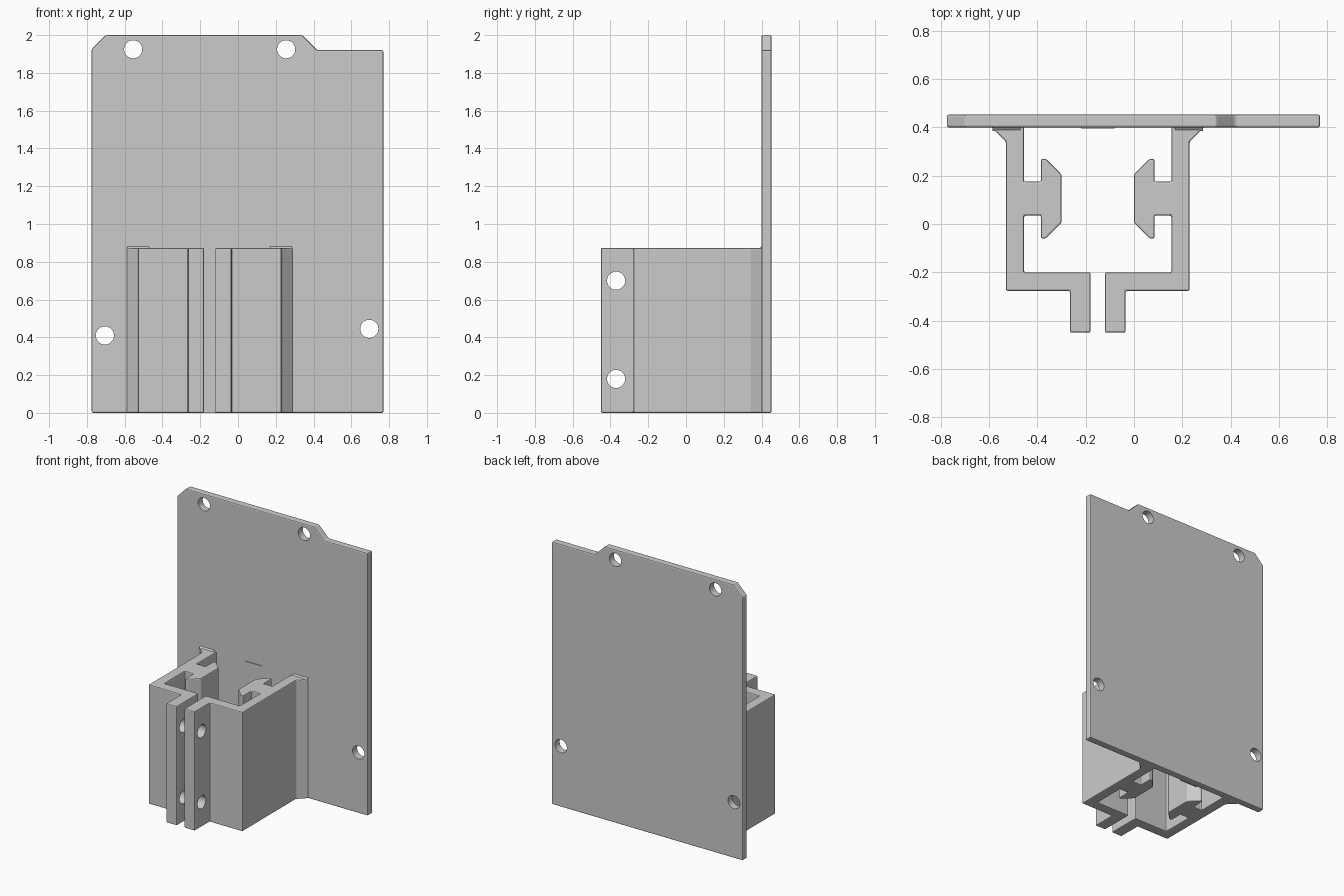
import bpy
import bmesh
from mathutils import Matrix, Vector

cube = bpy.data.objects.get("Cube")
if cube:
    bpy.data.objects.remove(cube, do_unlink=True)

grey = bpy.data.materials.new("mid_grey")
grey.use_nodes = True
grey.diffuse_color = (0.6, 0.6, 0.6, 1)
grey.node_tree.nodes["Principled BSDF"].inputs["Base Color"].default_value = (0.6, 0.6, 0.6, 1)


def extrude(name, points, direction, bevel=0.0):
    """Extrude a closed 3D outline into a solid, optionally with small chamfers."""
    bm = bmesh.new()
    face = bm.faces.new([bm.verts.new(p) for p in points])
    geom = bmesh.ops.extrude_face_region(bm, geom=[face])["geom"]
    moved = [g for g in geom if isinstance(g, bmesh.types.BMVert)]
    bmesh.ops.translate(bm, verts=moved, vec=Vector(direction))
    bmesh.ops.recalc_face_normals(bm, faces=bm.faces[:])
    mesh = bpy.data.meshes.new(name)
    bm.to_mesh(mesh)
    bm.free()
    mesh.materials.append(grey)
    obj = bpy.data.objects.new(name, mesh)
    bpy.context.collection.objects.link(obj)
    if bevel:
        mod = obj.modifiers.new("chamfer", 'BEVEL')
        mod.width = bevel
        mod.segments = 2
        mod.limit_method = 'ANGLE'
    return obj


def drill(obj, centres, axis):
    """Cut round holes through a part along the given axis."""
    bm = bmesh.new()
    turn = Vector((0, 0, 1)).rotation_difference(Vector(axis)).to_matrix().to_4x4()
    for c in centres:
        bmesh.ops.create_cone(bm, cap_ends=True, segments=32, radius1=0.048, radius2=0.048,
                              depth=0.3, matrix=Matrix.Translation(c) @ turn)
    mesh = bpy.data.meshes.new(obj.name + "_hole_cutter")
    bm.to_mesh(mesh)
    bm.free()
    mesh.materials.append(grey)
    cutter = bpy.data.objects.new(mesh.name, mesh)
    bpy.context.collection.objects.link(cutter)
    cutter.hide_render = True
    cutter.hide_set(True)
    cutter.display_type = 'WIRE'
    mod = obj.modifiers.new("holes", 'BOOLEAN')
    mod.operation = 'DIFFERENCE'
    mod.solver = 'EXACT'
    mod.object = cutter


# Back plate with clipped corner and step
outline = [(-0.775, 0), (0.77, 0), (0.77, 1.92), (0.42, 1.92), (0.34, 2), (-0.70, 2), (-0.775, 1.925)]
plate = extrude("back_plate", [(x, 0.4, z) for x, z in outline], (0, 0.053, 0), 0.008)
drill(plate, [(x, 0.43, z) for x, z in
              [(-0.555, 1.925), (0.255, 1.925), (-0.705, 0.41), (0.695, 0.445)]], (0, 1, 0))

# Clamp halves: wall with flared root, T-shaped rail and clamping flange
CENTRE, HEIGHT = -0.15, 0.873
profile = [(0.44, 0.42), (0.44, 0.4), (0.38, 0.34), (0.38, -0.277), (0.115, -0.277),
           (0.115, -0.45), (0.03, -0.45), (0.03, -0.2), (0.305, -0.2), (0.305, 0.035),
           (0.235, 0.035), (0.235, -0.06), (0.215, -0.06), (0.15, 0.005), (0.15, 0.205),
           (0.215, 0.27), (0.235, 0.27), (0.235, 0.175), (0.305, 0.175), (0.305, 0.42)]
for side, name in ((1, "left"), (-1, "right")):
    half = extrude("clamp_half_" + name, [(CENTRE + side * u, y, 0) for u, y in profile],
                   (0, 0, HEIGHT), 0.007)
    drill(half, [(CENTRE + side * 0.07, -0.37, z) for z in (0.18, 0.7)], (1, 0, 0))
    # Small fillet where the wall top meets the plate
    x = CENTRE + side * 0.32
    extrude("top_fillet_" + name, [(x, 0.385, 0.87), (x, 0.405, 0.87), (x, 0.405, 0.885)],
            (side * 0.115, 0, 0))

# Thin raised pad on the plate between the clamp halves
extrude("plate_pad", [(-0.22, 0.395, 0), (-0.08, 0.395, 0), (-0.08, 0.395, 0.87), (-0.22, 0.395, 0.87)],
        (0, 0.008, 0))
